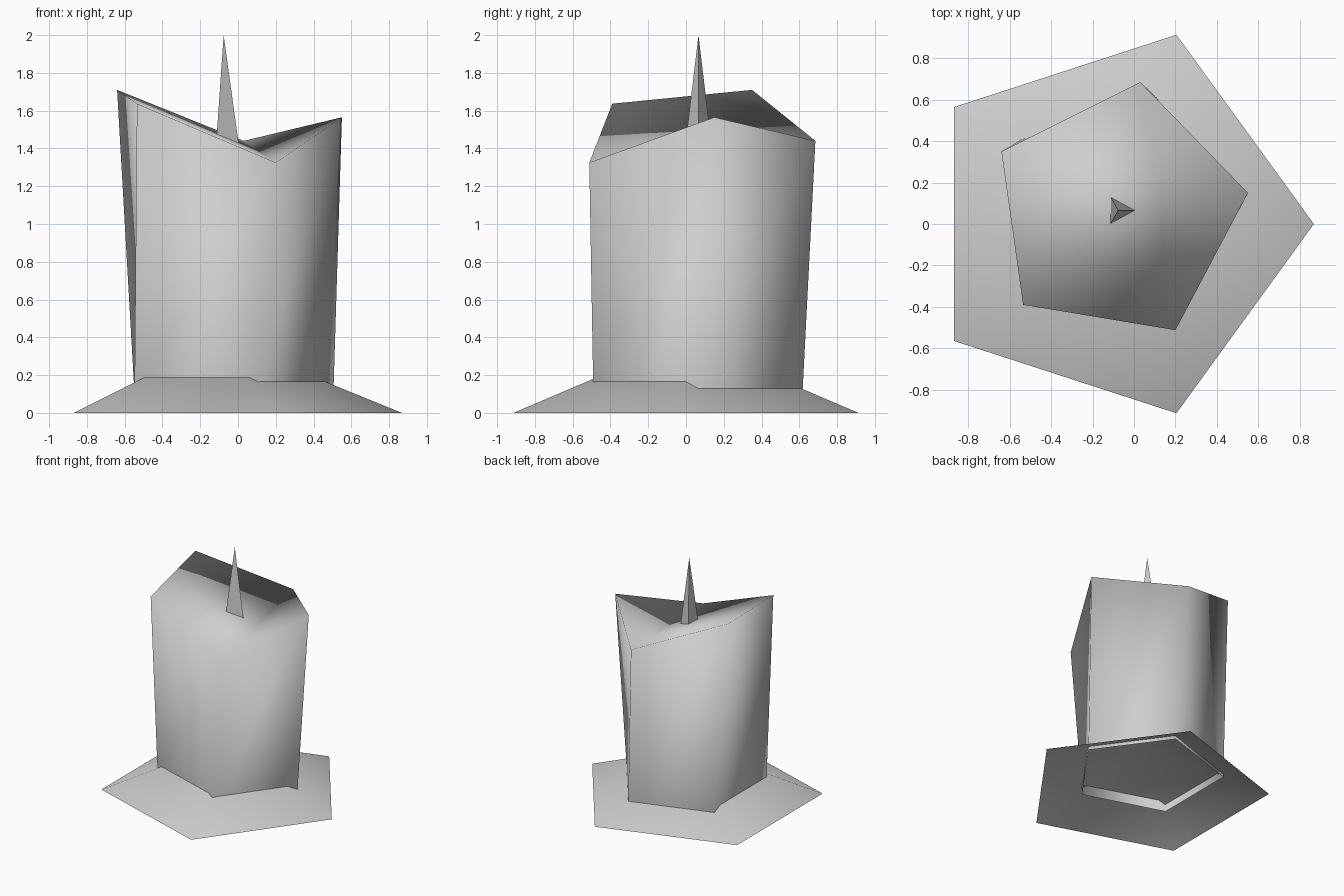
import bpy, bmesh, math

cube = bpy.data.objects.get("Cube")
if cube:
    bpy.data.objects.remove(cube, do_unlink=True)

# One plain grey for everything
grey = bpy.data.materials.new("plain_grey")
grey.use_nodes = True
GREY = (0.62, 0.62, 0.62, 1)
grey.diffuse_color = GREY
grey.node_tree.nodes["Principled BSDF"].inputs["Base Color"].default_value = GREY


def ring(bm, sides, radius, x, y, z):
    """Regular polygon of vertices with its first corner towards +x."""
    return [bm.verts.new((x + radius * math.cos(math.tau * i / sides),
                          y + radius * math.sin(math.tau * i / sides), z))
            for i in range(sides)]


def finish(name, bm, smooth):
    mesh = bpy.data.meshes.new(name)
    for face in bm.faces:
        face.smooth = smooth
    bm.to_mesh(mesh)
    bm.free()
    mesh.materials.append(grey)
    obj = bpy.data.objects.new(name, mesh)
    bpy.context.collection.objects.link(obj)
    return obj


def pyramid(name, sides, radius, x, y, bottom, top, smooth):
    """Open-bottomed pyramid."""
    bm = bmesh.new()
    base = ring(bm, sides, radius, x, y, bottom)
    tip = bm.verts.new((x, y, top))
    for i in range(sides):
        bm.faces.new((base[i], base[(i + 1) % sides], tip))
    finish(name, bm, smooth)


# Wide, shallow stand, open underneath
pyramid("stand", 5, 0.96, -0.092, 0, 0, 0.39, True)

# Slender three-sided wick
pyramid("wick", 3, 0.083, -0.076, 0.066, 1.40, 2.0, False)

# Wax body: regular foot, uneven twisted rim, cap folded along a valley
bm = bmesh.new()
foot = ring(bm, 5, 0.582, -0.077, 0.063, 0.10)
rim = [bm.verts.new(p) for p in (
    (0.55, 0.15, 1.565), (0.03, 0.685, 1.44), (-0.64, 0.35, 1.71),
    (-0.535, -0.39, 1.637), (0.20, -0.512, 1.325))]
for i in range(5):
    j = (i + 1) % 5
    bm.faces.new((foot[i], foot[j], rim[j], rim[i]))
right, back, high, side, low = rim
bm.faces.new((right, back, low))
bm.faces.new((back, high, low))
bm.faces.new((high, side, low))
finish("wax_body", bm, True)
